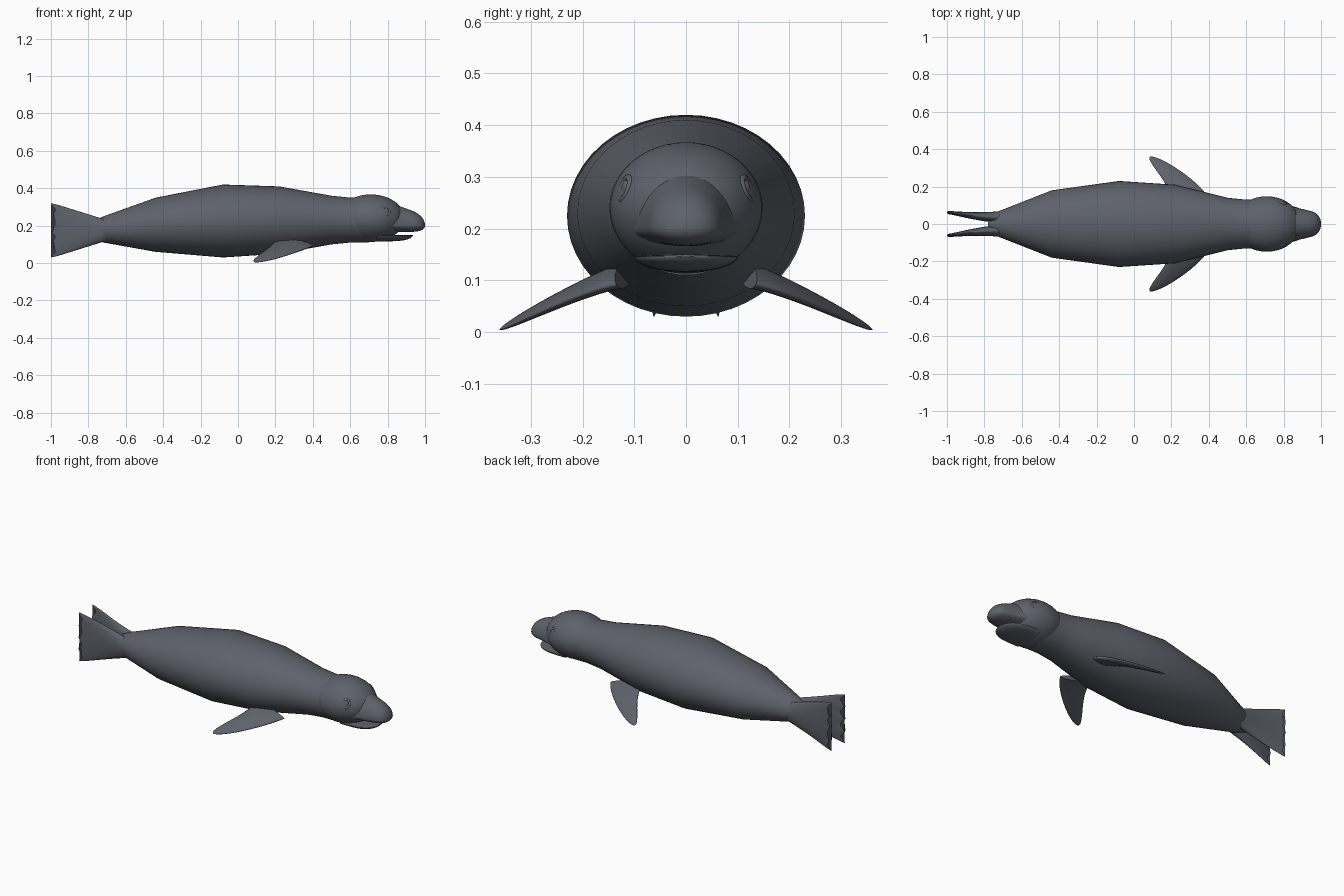
import bpy, math
from mathutils import Vector

cube = bpy.data.objects.get("Cube")
if cube:
    bpy.data.objects.remove(cube)

skin = bpy.data.materials.new("slate_grey_skin")
skin.use_nodes = True
colour = (0.11, 0.12, 0.145, 1)
skin.diffuse_color = colour
skin.node_tree.nodes["Principled BSDF"].inputs["Base Color"].default_value = colour


def finish(obj, name):
    """Name a part, colour it and smooth it."""
    obj.name = name
    obj.data.materials.append(skin)
    bpy.ops.object.select_all(action="DESELECT")
    obj.select_set(True)
    bpy.context.view_layer.objects.active = obj
    bpy.ops.object.shade_smooth_by_angle(angle=math.radians(50))


def loft(name, rings, mirrored=False):
    """Skin a list of equal point rings and cap both ends."""
    count = len(rings[0])
    verts = [point for ring in rings for point in ring]
    faces = []
    for start in range(0, len(verts) - count, count):
        for i in range(count):
            j = (i + 1) % count
            faces.append((start + i, start + j, start + count + j, start + count + i))
    faces.append(tuple(reversed(range(count))))
    faces.append(tuple(range(len(verts) - count, len(verts))))
    mesh = bpy.data.meshes.new(name)
    mesh.from_pydata(verts, [], faces)
    obj = bpy.data.objects.new(name, mesh)
    bpy.context.collection.objects.link(obj)
    if mirrored:
        mirror = obj.modifiers.new("mirror", "MIRROR")
        mirror.use_axis = (False, True, False)
    finish(obj, name)


def circle(count=48):
    """Cosine and sine pairs around a full turn."""
    turns = [math.tau * i / count for i in range(count)]
    return [(math.cos(a), math.sin(a)) for a in turns]


def steps(count=16):
    """Values from zero to one that crowd towards the rounded tip."""
    return [math.sin(math.pi / 2 * i / count) for i in range(count + 1)]


def rounding(t, power):
    """Full size along most of the length, closing to a round tip."""
    return math.sqrt(max(1 - t ** power, 0.01))


def cross_section(x, middle, half, top, low):
    """Egg-shaped ring with separate upper and lower heights."""
    return [(x, half * c, middle + s * (top - middle if s > 0 else middle - low))
            for c, s in circle()]


# Trunk from the tail root to inside the head: x, half width, top, bottom
trunk = [
    (-0.78, 0.04, 0.22, 0.13),
    (-0.72, 0.07, 0.25, 0.11),
    (-0.44, 0.18, 0.35, 0.06),
    (-0.08, 0.23, 0.42, 0.03),
    (0.22, 0.21, 0.41, 0.05),
    (0.5, 0.14, 0.36, 0.1),
    (0.6, 0.13, 0.35, 0.11),
    (0.7, 0.13, 0.35, 0.11),
]
loft("trunk", [cross_section(x, (top + low) / 2, half, top, low)
               for x, half, top, low in trunk])


def ball(name, place, size):
    bpy.ops.mesh.primitive_uv_sphere_add(segments=40, ring_count=24, location=place)
    obj = bpy.context.object
    obj.scale = size
    finish(obj, name)


ball("head", (0.71, 0, 0.24), (0.18, 0.148, 0.127))

# Upper snout, flat underneath above the open mouth
rings = []
for t in steps():
    tip = rounding(t, 8)
    half = (0.07 + 0.05 * (1 - t) ** 2) * tip
    top = 0.2 + (0.13 - 0.07 * t) * tip
    rings.append(cross_section(0.78 + 0.22 * t, 0.2, half, top, 0.2 - 0.034 * tip))
loft("upper_snout", rings)

# Thin lower jaw
rings = []
for t in steps():
    tip = rounding(t, 4)
    rings.append(cross_section(0.74 + 0.195 * t, 0.146, 0.1 * tip, 0.15, 0.15 - 0.034 * tip))
loft("lower_jaw", rings)

# Front flippers sweep outward, backward and down
rings = []
for t in steps():
    tip = rounding(t, 8)
    centre = Vector((0.3 - 0.21 * t ** 1.5, 0.12 + 0.24 * t, 0.11 - 0.105 * t ** 1.2))
    chord = Vector((1, 0.15, -0.18)) * (0.1 - 0.065 * t) * tip
    depth = Vector((0, 0.45, 0.9)) * (0.02 - 0.013 * t) * tip
    rings.append([centre + chord * c + depth * s for c, s in circle()])
loft("front_flippers", rings, mirrored=True)

# Hind flippers are upright fans with scalloped toes
rings = []
for t in steps():
    x, y = -0.67 - 0.318 * t, 0.035 + 0.027 * t * t
    thick, high = 0.036 - 0.028 * t, 0.045 + 0.1 * t
    scallop = 0.012 * t ** 20
    rings.append([(x - scallop * math.cos(4 * math.pi * c), y + thick * s, 0.175 + high * c)
                  for c, s in circle(64)])
loft("hind_flippers", rings, mirrored=True)


def rim(name, place, facing, radius):
    """Raised ring of skin around an opening."""
    turn = Vector(facing).to_track_quat("Z", "Y").to_euler()
    bpy.ops.mesh.primitive_torus_add(
        location=place, rotation=turn, major_radius=radius, minor_radius=radius / 3,
        major_segments=24, minor_segments=8)
    finish(bpy.context.object, name)


# Eyes with lids, and nostril rims
for side, label in ((-1, "right"), (1, "left")):
    ball(label + "_eye", (0.79, side * 0.105, 0.277), (0.02, 0.02, 0.02))
    rim(label + "_eyelid", (0.79, side * 0.117, 0.277), (0.35, side, 0.35), 0.022)
    rim(label + "_nostril", (0.98, side * 0.019, 0.235), (0.8, side * 0.25, 0.5), 0.011)
